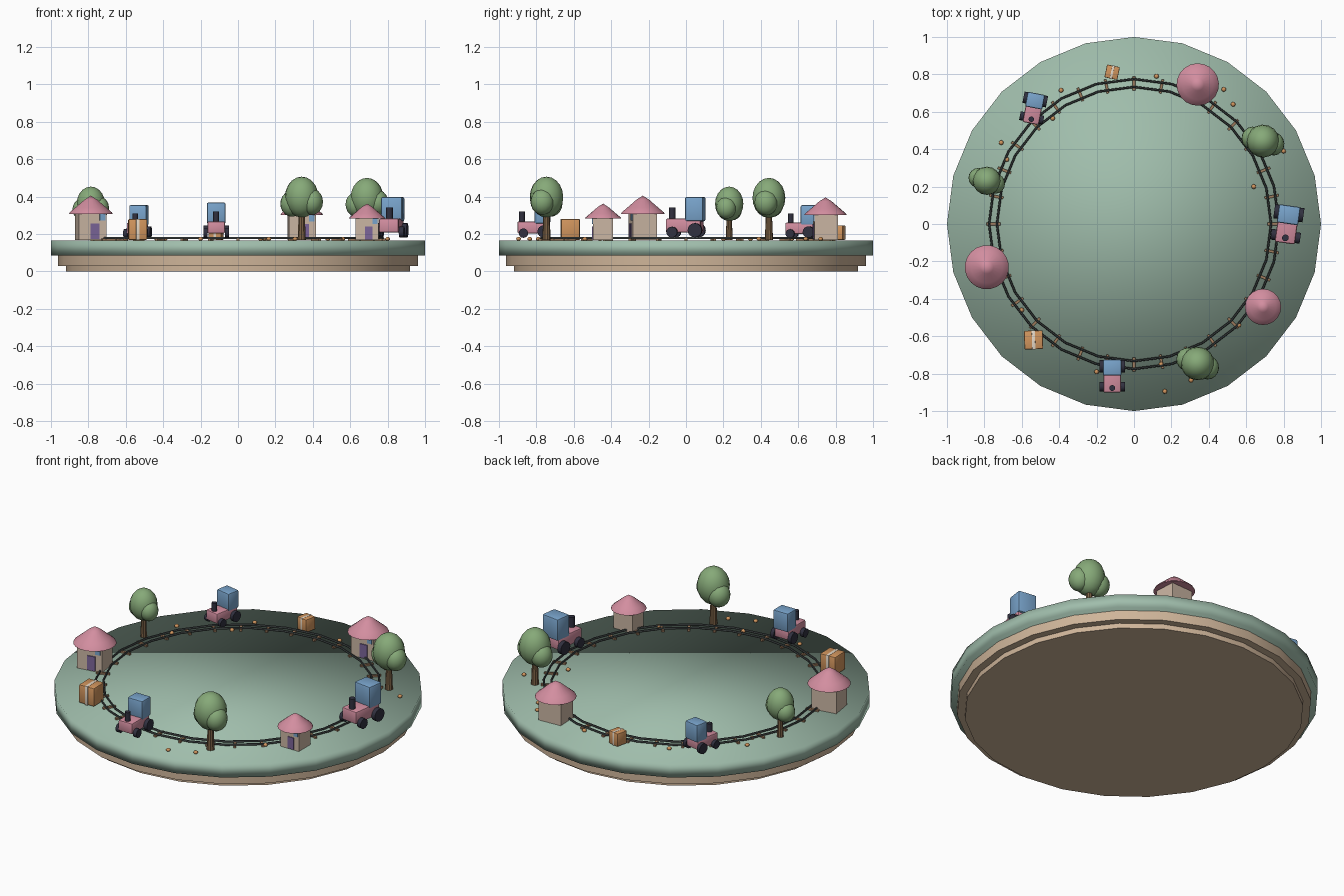
import bpy, bmesh, math
from mathutils import Matrix, Vector

if "Cube" in bpy.data.objects:
    bpy.data.objects.remove(bpy.data.objects["Cube"])

COLORS = {
    "green": (.35, .51, .41), "tan": (.62, .46, .32), "steel": (.05, .06, .06),
    "wood": (.35, .2, .11), "pink": (.65, .27, .35), "blue": (.19, .37, .6),
    "dark": (.03, .03, .05), "leaf": (.24, .4, .19), "trunk": (.2, .12, .06),
    "wall": (.6, .47, .37), "purple": (.2, .13, .32), "orange": (.64, .3, .11),
    "tape": (.8, .7, .58)}
MATS = {}
for key, rgb in COLORS.items():
    MATS[key] = bpy.data.materials.new(key)
    MATS[key].diffuse_color = (*rgb, 1)

GROUND = .168


def finish(name, bm, color, frame=Matrix(), smooth=35):
    bmesh.ops.recalc_face_normals(bm, faces=bm.faces)
    me = bpy.data.meshes.new(name)
    bm.to_mesh(me)
    bm.free()
    me.materials.append(MATS[color])
    ob = bpy.data.objects.new(name, me)
    bpy.context.collection.objects.link(ob)
    ob.matrix_world = frame
    if smooth:
        bpy.ops.object.select_all(action='DESELECT')
        ob.select_set(True)
        bpy.context.view_layer.objects.active = ob
        bpy.ops.object.shade_smooth_by_angle(angle=math.radians(smooth))
    return ob


def box(name, center, size, color, frame=Matrix(), bevel=0):
    bm = bmesh.new()
    bmesh.ops.create_cube(bm, size=1)
    bmesh.ops.scale(bm, vec=size, verts=bm.verts)
    bmesh.ops.translate(bm, vec=center, verts=bm.verts)
    if bevel:
        bmesh.ops.bevel(bm, geom=bm.edges[:], offset=bevel, segments=2, profile=.5, affect='EDGES')
    return finish(name, bm, color, frame)


def ball(name, center, radii, color, frame=Matrix(), u=16, v=10):
    bm = bmesh.new()
    bmesh.ops.create_uvsphere(bm, u_segments=u, v_segments=v, radius=1)
    bmesh.ops.scale(bm, vec=radii, verts=bm.verts)
    bmesh.ops.translate(bm, vec=center, verts=bm.verts)
    return finish(name, bm, color, frame, 180)


def cone(name, center, r1, r2, depth, color, frame=Matrix(), sides=16, axis='Z', smooth=35):
    bm = bmesh.new()
    bmesh.ops.create_cone(bm, cap_ends=True, segments=sides, radius1=r1, radius2=r2, depth=depth)
    if axis == 'X':
        bmesh.ops.rotate(bm, matrix=Matrix.Rotation(math.pi / 2, 3, 'Y'), verts=bm.verts)
    bmesh.ops.translate(bm, vec=center, verts=bm.verts)
    return finish(name, bm, color, frame, smooth)


def lathe(name, profile, color, sides, frame=Matrix(), closed=False, smooth=35):
    bm = bmesh.new()
    vs = [bm.verts.new((r, 0, z)) for r, z in profile]
    pairs = list(zip(vs, vs[1:])) + ([(vs[-1], vs[0])] if closed else [])
    edges = [bm.edges.new(p) for p in pairs]
    bmesh.ops.spin(bm, geom=vs + edges, cent=(0, 0, 0), axis=(0, 0, 1),
                   angle=math.tau, steps=sides, use_duplicate=False)
    bmesh.ops.remove_doubles(bm, verts=bm.verts, dist=1e-5)
    return finish(name, bm, color, frame, smooth)


# stacked round base
cone("base_foot", (0, 0, .016), .92, .92, .032, "tan", sides=24)
cone("base_middle", (0, 0, .06), .963, .963, .06, "tan", sides=24)
cone("grass_plate", (0, 0, .1255), 1, 1, .079, "green", sides=24, smooth=180)

# track: two rails and 32 sleepers
for name, r in (("inner_rail", .733), ("outer_rail", .775)):
    ring = [(r + .006 * math.cos(a * math.tau / 6), .178 + .006 * math.sin(a * math.tau / 6))
            for a in range(6)]
    lathe(name, ring, "steel", 24, closed=True, smooth=60)
for i in range(32):
    box("sleeper", (.75, 0, .169), (.075, .014, .012), "wood",
        Matrix.Rotation(i * math.tau / 32, 4, 'Z'))


def train(f):
    box("train_body", (0, -.008, .077), (.108, .19, .075), "pink", f, .01)
    box("train_cab", (0, .05, .165), (.115, .098, .13), "blue", f, .01)
    cone("train_chimney", (0, -.075, .14), .018, .018, .07, "dark", f)
    for s in (-1, 1):
        cone("rear_wheel", (s * .066, .058, .052), .038, .038, .026, "dark", f, 16, 'X')
        cone("front_wheel", (s * .066, -.066, .042), .029, .029, .026, "dark", f, 16, 'X')


def tree(f):
    cone("tree_trunk", (0, 0, .085), .022, .015, .17, "trunk", f, 10)
    ball("foliage_main", (0, 0, .225), (.088, .088, .107), "leaf", f)
    ball("foliage_left", (-.052, .018, .19), (.062, .062, .068), "leaf", f)
    ball("foliage_right", (.055, -.018, .2), (.058, .062, .068), "leaf", f)


def house(f):
    box("house_walls", (0, 0, .075), (.15, .132, .15), "wall", f)
    lathe("house_roof", [(0, .14), (.118, .14), (.114, .148), (.085, .172), (.035, .215), (0, .237)],
          "pink", 20, f)
    box("house_door", (.012, -.067, .047), (.048, .01, .085), "purple", f)
    box("house_window", (.052, -.067, .122), (.03, .01, .036), "blue", f)


def crate(f):
    box("parcel", (0, 0, .056), (.1, .1, .11), "orange", f, .007)
    box("parcel_tape", (0, 0, .056), (.018, .103, .113), "tape", f, .002)


# eleven toys spaced evenly round the track: (scale, turn in degrees)
POSES = [(1, -8), (1, 3), (.96, 3), (.7, -12), (.81, -11), (.86, 0), (1, 9), (1, 2),
         (.87, 0), (1.02, -4), (.82, 0)]
for i, (scale, turn) in enumerate(POSES):
    a = i * math.tau / 11
    frame = (Matrix.Translation((.82 * math.cos(a), .82 * math.sin(a), GROUND))
             @ Matrix.Rotation(math.radians(turn), 4, 'Z') @ Matrix.Scale(scale, 4))
    (train, tree, house, crate)[i % 4](frame)

# scattered pebbles
for x, y in [(.12, .79), (.48, .72), (.53, .64), (.8, .39), (.64, .2), (.56, -.54), (.145, -.75),
             (.165, -.895), (.305, -.835), (-.2, -.79), (-.6, -.46), (-.71, .435), (-.68, .345),
             (-.435, .565), (-.39, .715)]:
    ball("pebble", (x, y, .174), (.013, .013, .01), "orange", u=8, v=6)

for m in bpy.data.materials:
    if m.users and not m.is_grease_pencil:
        m.use_nodes = True
        m.node_tree.nodes["Principled BSDF"].inputs["Base Color"].default_value = m.diffuse_color
